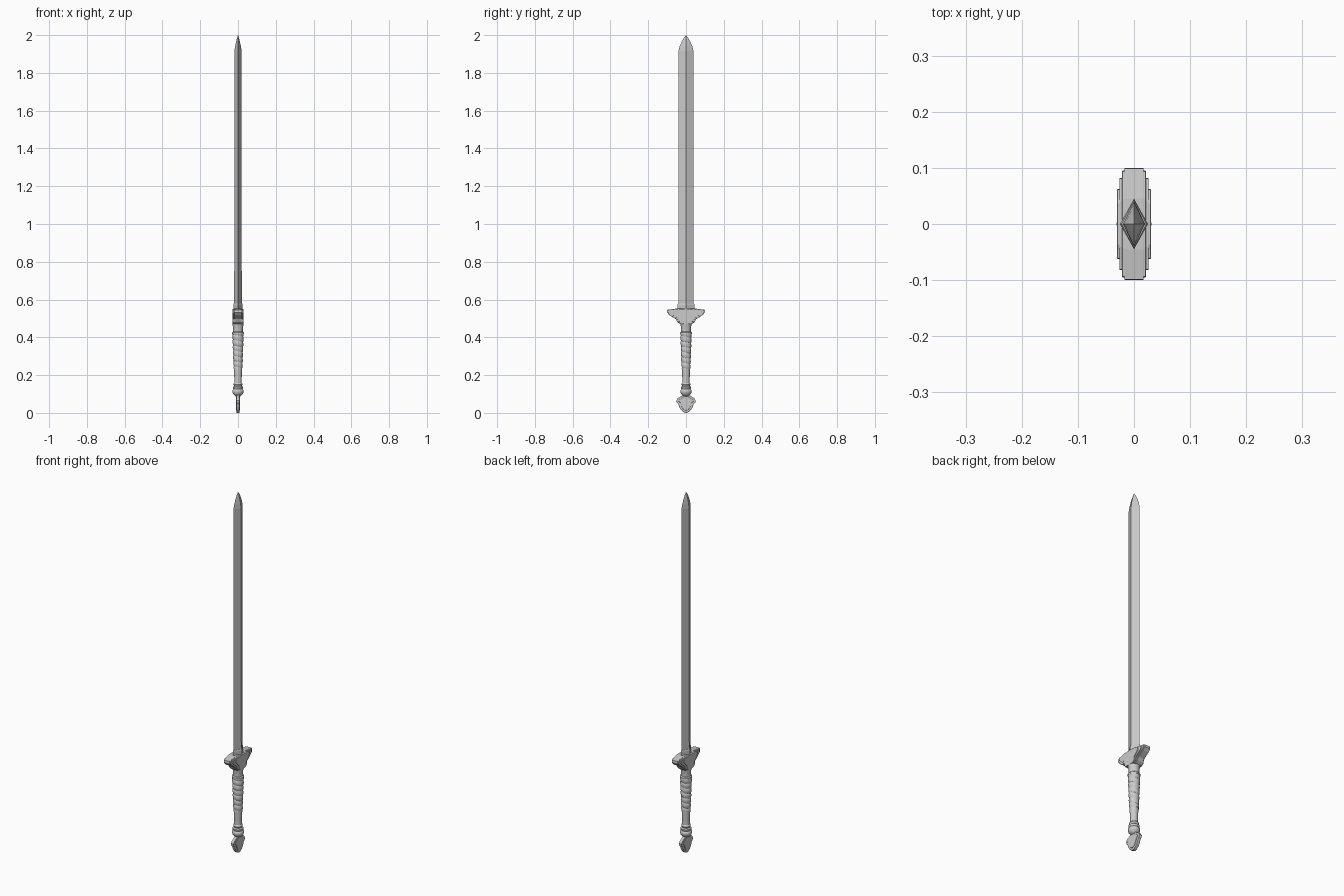
import bpy
from math import sin, cos, pi

if "Cube" in bpy.data.objects:
    bpy.data.objects.remove(bpy.data.objects["Cube"])


def make(name, verts, faces, smooth=None):
    me = bpy.data.meshes.new(name)
    me.from_pydata(verts, [], faces)
    ob = bpy.data.objects.new(name, me)
    bpy.context.collection.objects.link(ob)
    if smooth:
        bpy.ops.object.select_all(action='DESELECT')
        ob.select_set(True)
        bpy.context.view_layer.objects.active = ob
        bpy.ops.object.shade_smooth_by_angle(angle=smooth)
    return ob


def loft(name, rings, smooth=None):
    """Bridge equal-sized rings and cap both ends."""
    n = len(rings[0])
    verts = [v for r in rings for v in r]
    faces = [(k * n + i, k * n + (i + 1) % n, (k + 1) * n + (i + 1) % n, (k + 1) * n + i)
             for k in range(len(rings) - 1) for i in range(n)]
    faces += [tuple(reversed(range(n))), tuple(range(len(verts) - n, len(verts)))]
    return make(name, verts, faces, smooth)


def diamond(z, hx, hy):
    return [(hx, 0, z), (0, hy, z), (-hx, 0, z), (0, -hy, z)]


def plate(name, half, hx, bevel=0.0):
    """Extrude a right-hand (y, z) outline, mirrored in y, along x."""
    outline = half + [(-y, z) for y, z in reversed(half) if y > 1e-6]
    ob = loft(name, [[(x, y, z) for y, z in outline] for x in (hx, -hx)])
    import bmesh
    bm = bmesh.new()
    bm.from_mesh(ob.data)
    bmesh.ops.recalc_face_normals(bm, faces=bm.faces)
    bm.to_mesh(ob.data)
    bm.free()
    if bevel:
        m = ob.modifiers.new("soft_edge", 'BEVEL')
        m.width = bevel
        m.segments = 2
        m.angle_limit = 0.9
    return ob


def lathe(name, profile, n=32):
    return loft(name, [[(r * cos(2 * pi * i / n), r * sin(2 * pi * i / n), z)
                        for i in range(n)] for r, z in profile], 0.7)


# Blade: diamond section with a curved point
loft("blade", [diamond(*s) for s in [
    (0.55, 0.020, 0.041), (1.915, 0.019, 0.040), (1.94, 0.0155, 0.034),
    (1.965, 0.010, 0.023), (1.985, 0.005, 0.011), (2.0, 0.0003, 0.0005)]])

# Collar at the blade root
loft("blade_collar", [diamond(*s) for s in [
    (0.545, 0.025, 0.045), (0.572, 0.025, 0.045), (0.58, 0.022, 0.042)]])

# Cross guard: stacked plates, the thin ones reaching furthest
guard = [(0.0, 0.553), (0.045, 0.553), (0.075, 0.549), (0.099, 0.546), (0.10, 0.532),
         (0.088, 0.518), (0.070, 0.506), (0.054, 0.496), (0.045, 0.480),
         (0.032, 0.470), (0.0, 0.467)]
for i, (hx, reach) in enumerate([(0.017, 0.10), (0.021, 0.095), (0.026, 0.082), (0.030, 0.062)]):
    s = reach / 0.10
    plate(f"guard_plate_{i + 1}",
          [(y * s if y > 0.05 else y * (0.5 + 0.5 * s), z + (0.001 * i if z < 0.52 else -0.001 * i))
           for y, z in guard], hx, 0.001)

# Grip ends and spiral-wrapped middle
lathe("grip_top", [(0.026, 0.415), (0.031, 0.418), (0.031, 0.425), (0.026, 0.430),
                   (0.026, 0.455), (0.030, 0.468), (0.030, 0.475)])
seg, steps, z0, z1, pitch = 32, 100, 0.235, 0.418, 0.028
rings = []
for k in range(steps + 1):
    t = k / steps
    z = z0 + (z1 - z0) * t
    base = 0.0215 + 0.0065 * t
    ring = []
    for i in range(seg):
        a = 2 * pi * i / seg
        ph = ((z - z0) / pitch + i / seg) % 1
        r = base + 0.0035 * abs(sin(pi * ph)) ** 0.6 - 0.001
        ring.append((r * cos(a), r * sin(a), z))
    rings.append(ring)
loft("grip_wrap", rings, 0.7)
lathe("grip_bottom", [(0.020, 0.145), (0.0195, 0.165), (0.020, 0.20), (0.022, 0.236), (0.022, 0.25)])

# Turned rings and bulb above the pommel
lathe("grip_bulb", [(0.012, 0.088), (0.020, 0.094), (0.027, 0.102), (0.030, 0.112),
                    (0.029, 0.121), (0.024, 0.126), (0.027, 0.130), (0.027, 0.137),
                    (0.021, 0.142), (0.022, 0.147), (0.024, 0.151), (0.022, 0.156),
                    (0.019, 0.160)])

# Pommel: flat leaf shape with raised lobes on both faces
plate("pommel", [(0.0, 0.095), (0.018, 0.094), (0.030, 0.086), (0.044, 0.078),
                 (0.051, 0.066), (0.049, 0.055), (0.040, 0.045), (0.035, 0.030),
                 (0.026, 0.015), (0.012, 0.004), (0.0, 0.0)], 0.0085, 0.003)
plate("pommel_relief", [(0.0, 0.088), (0.015, 0.085), (0.034, 0.072), (0.040, 0.063),
                        (0.030, 0.053), (0.024, 0.035), (0.014, 0.018), (0.0, 0.012)], 0.0115, 0.002)
